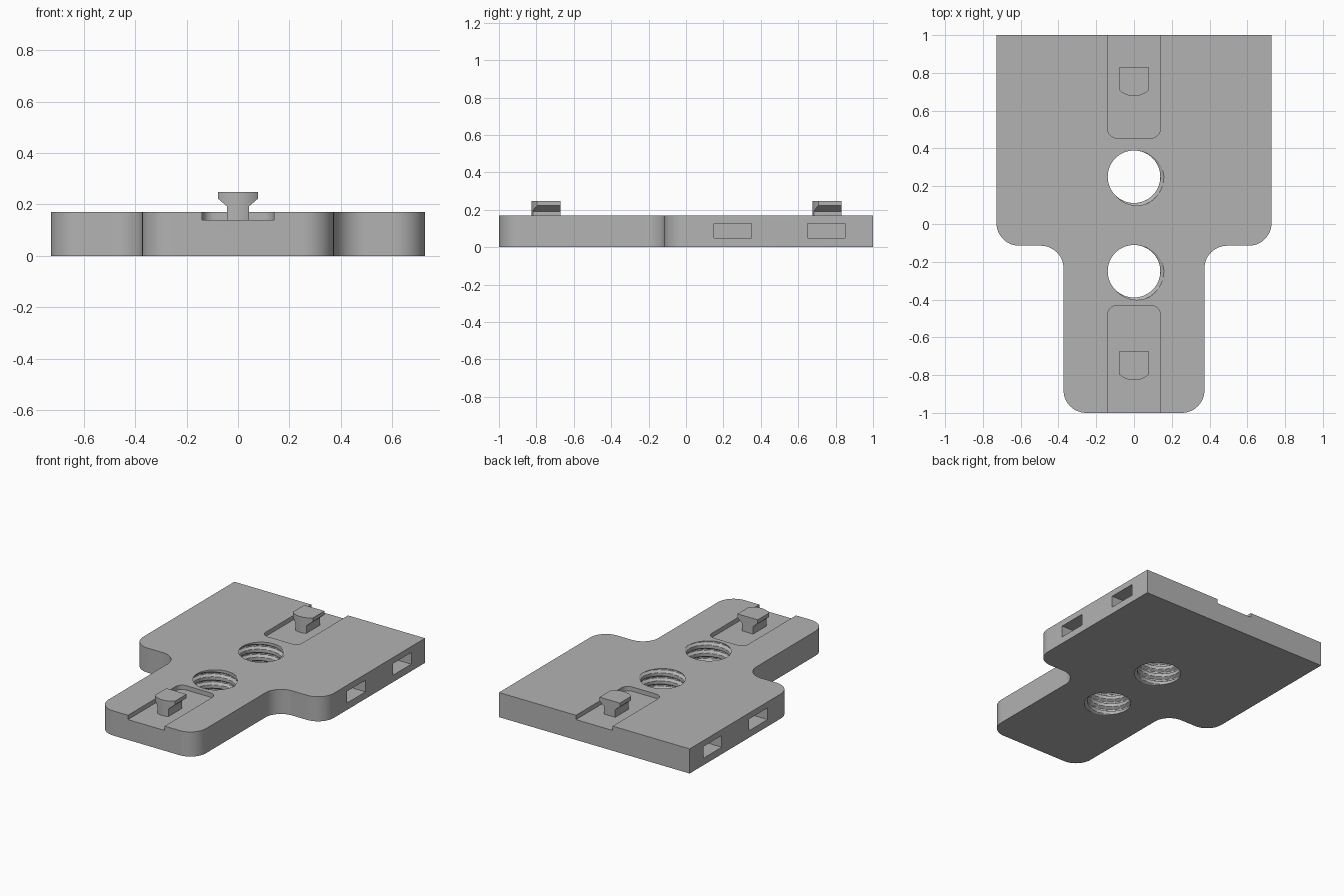
import bpy, bmesh
from math import sin, cos, pi, radians, sqrt
from mathutils import Vector, Matrix

old = bpy.data.objects.get("Cube")
if old:
    bpy.data.objects.remove(old, do_unlink=True)

HEIGHT, FLOOR, R = 0.17, 0.14, 0.12

grey = bpy.data.materials.new("plain grey")
grey.use_nodes = True
colour = (0.45, 0.45, 0.45, 1)
grey.diffuse_color = colour
grey.node_tree.nodes["Principled BSDF"].inputs["Base Color"].default_value = colour


def make_object(name, bm):
    bmesh.ops.recalc_face_normals(bm, faces=bm.faces)
    mesh = bpy.data.meshes.new(name)
    bm.to_mesh(mesh)
    bm.free()
    mesh.materials.append(grey)
    obj = bpy.data.objects.new(name, mesh)
    bpy.context.collection.objects.link(obj)
    return obj


def rounded(corners, steps=12):
    """Outline from (x, y, radius) right-angled corners."""
    pts = []
    for i, (x, y, r) in enumerate(corners):
        p = Vector((x, y))
        if not r:
            pts.append(p)
            continue
        to_prev = (Vector(corners[i - 1][:2]) - p).normalized()
        to_next = (Vector(corners[(i + 1) % len(corners)][:2]) - p).normalized()
        centre = p + r * (to_prev + to_next)
        for k in range(steps + 1):
            t = k / steps * pi / 2
            pts.append(centre - r * (to_next * cos(t) + to_prev * sin(t)))
    return pts


def prism(name, pts, low, high, matrix=Matrix()):
    bm = bmesh.new()
    face = bm.faces.new([bm.verts.new((p[0], p[1], low)) for p in pts])
    out = bmesh.ops.extrude_face_region(bm, geom=[face])
    verts = [v for v in out["geom"] if isinstance(v, bmesh.types.BMVert)]
    bmesh.ops.translate(bm, verts=verts, vec=(0, 0, high - low))
    bm.transform(matrix)
    return make_object(name, bm)


def box(name, x0, x1, y0, y1, z0, z1):
    return prism(name, [(x0, y0), (x1, y0), (x1, y1), (x0, y1)], z0, z1)


def thread_cutter(name, y, minor=0.139, major=0.158, pitch=0.056, segs=64, levels=72):
    """Solid column with a helical ridge, for cutting a threaded hole."""
    bm = bmesh.new()
    low, high = -0.02, HEIGHT + 0.02
    rings = []
    for j in range(levels + 1):
        z = low + (high - low) * j / levels
        ring = []
        for i in range(segs):
            a = 2 * pi * i / segs
            phase = ((z - HEIGHT) / pitch - (a + 0.5) / (2 * pi)) % 1
            ridge = min(1, max(0, 2.6 * abs(phase - 0.5) * 2 - 1.1))
            r = minor + (major - minor) * ridge
            ring.append(bm.verts.new((r * cos(a), y + r * sin(a), z)))
        rings.append(ring)
    for a, b in zip(rings, rings[1:]):
        for i in range(segs):
            k = (i + 1) % segs
            bm.faces.new((a[i], a[k], b[k], b[i]))
    bm.faces.new(rings[0][::-1])
    bm.faces.new(rings[-1])
    return make_object(name, bm)


def boolean(obj, cutter, operation="DIFFERENCE"):
    cutter.hide_render = True
    mod = obj.modifiers.new("cut", "BOOLEAN")
    mod.operation, mod.solver, mod.object = operation, "EXACT", cutter
    bpy.context.view_layer.objects.active = obj
    bpy.ops.object.modifier_apply(modifier=mod.name)
    bpy.data.objects.remove(cutter, do_unlink=True)


def smooth(obj):
    bpy.ops.object.select_all(action="DESELECT")
    obj.select_set(True)
    bpy.context.view_layer.objects.active = obj
    bpy.ops.object.shade_smooth_by_angle(angle=radians(25))


# Stepped base plate with rounded shoulders
W, N, S = 0.728, 0.373, -0.115
plate = prism("base_plate", rounded([
    (-W, 1, 0), (-W, S, R), (-N, S, R), (-N, -1, R),
    (N, -1, R), (N, S, R), (W, S, R), (W, 1, 0)]), 0, HEIGHT)

# Shallow channels open at the front and back edges
C, CR = 0.14, 0.05
for inner, outer in ((0.455, 1.1), (-0.432, -1.1)):
    boolean(plate, prism("channel_cutter", rounded([
        (-C, outer, 0), (-C, inner, CR), (C, inner, CR), (C, outer, 0)], 8),
        FLOOR, HEIGHT + 0.1))

# Blind rectangular pockets in both sides
for side in (-1, 1):
    for y in (0.25, 0.75):
        x0, x1 = sorted((side * 0.53, side * 0.8))
        boolean(plate, box("pocket_cutter", x0, x1, y - 0.1, y + 0.1, 0.048, 0.128))

# Threaded through holes
for y in (0.25, -0.25):
    boolean(plate, thread_cutter("thread_cutter", y))
smooth(plate)

# T-shaped pegs: a flared profile trimmed to a round-nosed outline
half, stem, nose = 0.077, 0.042, 0.114
section = [(stem, FLOOR - 0.01), (stem, 0.192), (half, 0.222), (half, 0.248)]
section += [(-x, z) for x, z in reversed(section)]
upright = Matrix.Rotation(pi / 2, 4, "X")
for name, back in (("back_peg", 0.832), ("front_peg", -0.672)):
    peg = prism(name, section, -back, -back + 0.2, upright)
    tip = back - 0.155
    arc = []
    for i in range(17):
        x = -0.09 + 0.18 * i / 16
        arc.append((x, tip + nose - sqrt(nose ** 2 - x ** 2)))
    outline = arc + [(0.09, back + 0.05), (-0.09, back + 0.05)]
    boolean(peg, prism("nose_cutter", outline, 0, 0.4), "INTERSECT")
    smooth(peg)
